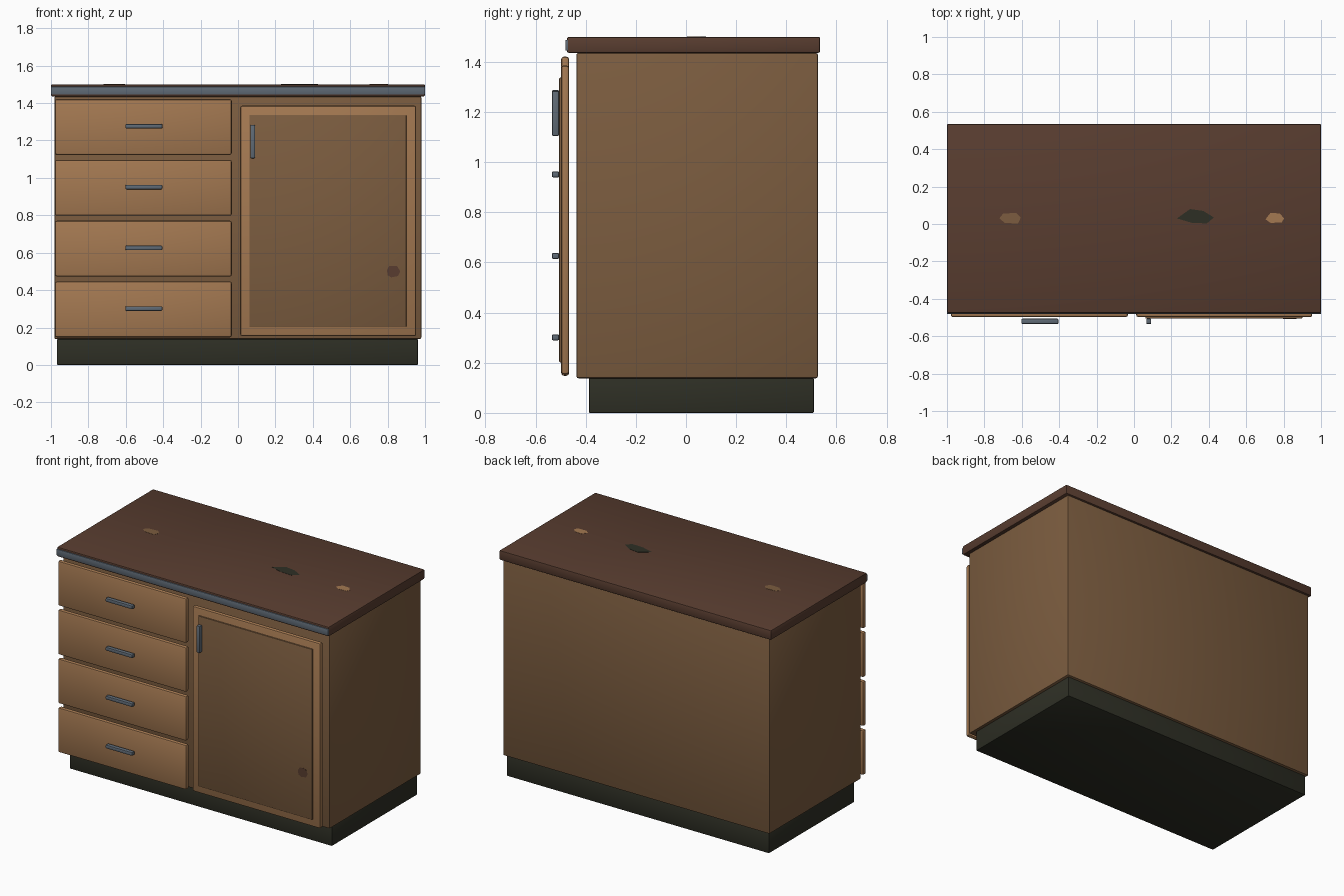
import bpy, bmesh, math

if "Cube" in bpy.data.objects:
    bpy.data.objects.remove(bpy.data.objects["Cube"])


def mat(name, r, g, b):
    m = bpy.data.materials.new(name)
    m.diffuse_color = (r, g, b, 1)
    m.use_nodes = True
    m.node_tree.nodes["Principled BSDF"].inputs["Base Color"].default_value = m.diffuse_color
    return m


LIGHT = mat("light_wood", 0.37, 0.19, 0.083)
MID = mat("mid_wood", 0.20, 0.108, 0.05)
DARK = mat("dark_wood", 0.098, 0.046, 0.029)
BLACK = mat("dark_plinth", 0.027, 0.028, 0.018)
STEEL = mat("steel", 0.115, 0.145, 0.18)


def finish(name, bm, material, bevel=0.0, segments=2):
    me = bpy.data.meshes.new(name)
    bmesh.ops.recalc_face_normals(bm, faces=bm.faces)
    if bevel:
        bmesh.ops.bevel(bm, geom=bm.edges[:], offset=bevel, segments=segments,
                        profile=0.5, affect='EDGES')
    bm.to_mesh(me)
    bm.free()
    me.materials.append(material)
    ob = bpy.data.objects.new(name, me)
    bpy.context.collection.objects.link(ob)
    if bevel:
        me.shade_smooth()
        me.set_sharp_from_angle(angle=math.radians(40))
    return ob


def box(name, x, y, z, material, bevel=0.006):
    bm = bmesh.new()
    bmesh.ops.create_cube(bm, size=1)
    for v in bm.verts:
        v.co = [lo + (c + 0.5) * (hi - lo) for c, (lo, hi) in zip(v.co, (x, y, z))]
    return finish(name, bm, material, bevel)


def plate(name, pts, material, place, direction):
    # thin painted patch raised from a surface
    bm = bmesh.new()
    f = bm.faces.new([bm.verts.new(place(a, b)) for a, b in pts])
    ext = bmesh.ops.extrude_face_region(bm, geom=[f])
    bmesh.ops.translate(bm, vec=direction,
                        verts=[g for g in ext["geom"] if isinstance(g, bmesh.types.BMVert)])
    return finish(name, bm, material)


# Carcass, plinth and worktop
box("plinth", (-0.968, 0.962), (-0.387, 0.51), (0.0, 0.138), BLACK, 0.004)
box("cabinet_body", (-0.982, 0.98), (-0.437, 0.526), (0.138, 1.436), MID, 0.008)
box("worktop", (-1.0, 1.0), (-0.475, 0.535), (1.436, 1.5), DARK, 0.007)
box("worktop_front_trim", (-1.0, 1.0), (-0.481, -0.468), (1.445, 1.488), STEEL, 0.004)

# Four drawers with bar handles
for i in range(4):
    z = 1.272 - i * 0.325
    box(f"drawer_front_{i + 1}", (-0.979, -0.033), (-0.498, -0.466),
        (z - 0.149, z + 0.149), LIGHT, 0.011)
    box(f"drawer_handle_{i + 1}", (-0.602, -0.404), (-0.535, -0.506),
        (z - 0.008, z + 0.016), STEEL, 0.006)

# Door with raised panel and upright handle
box("door_frame", (0.012, 0.953), (-0.498, -0.466), (0.154, 1.386), LIGHT, 0.011)
box("door_panel", (0.061, 0.9), (-0.506, -0.49), (0.202, 1.337), MID, 0.004)
box("door_handle", (0.066, 0.092), (-0.535, -0.506), (1.105, 1.284), STEEL, 0.006)

# Worn patches on the worktop
top = lambda a, b: (a, b, 1.4995)
patches = [
    ("worktop_patch_left", MID, [(-0.72, 0.03), (-0.70, 0.055), (-0.63, 0.06),
                                 (-0.605, 0.035), (-0.62, 0.003), (-0.69, 0.005)]),
    ("worktop_patch_middle", BLACK, [(0.23, 0.03), (0.30, 0.08), (0.37, 0.07),
                                     (0.427, 0.035), (0.39, 0.003), (0.31, 0.006)]),
    ("worktop_patch_right", LIGHT, [(0.703, 0.025), (0.73, 0.06), (0.78, 0.056),
                                    (0.802, 0.03), (0.79, 0.008), (0.73, 0.006)]),
]
for name, material, pts in patches:
    plate(name, pts, material, top, (0, 0, 0.0015))

# Worn patch on the door panel
plate("door_patch", [(0.797, 0.51), (0.81, 0.53), (0.85, 0.53), (0.868, 0.50),
                     (0.855, 0.475), (0.82, 0.468), (0.799, 0.48)],
      DARK, lambda a, b: (a, -0.5055, b), (0, -0.0015, 0))
